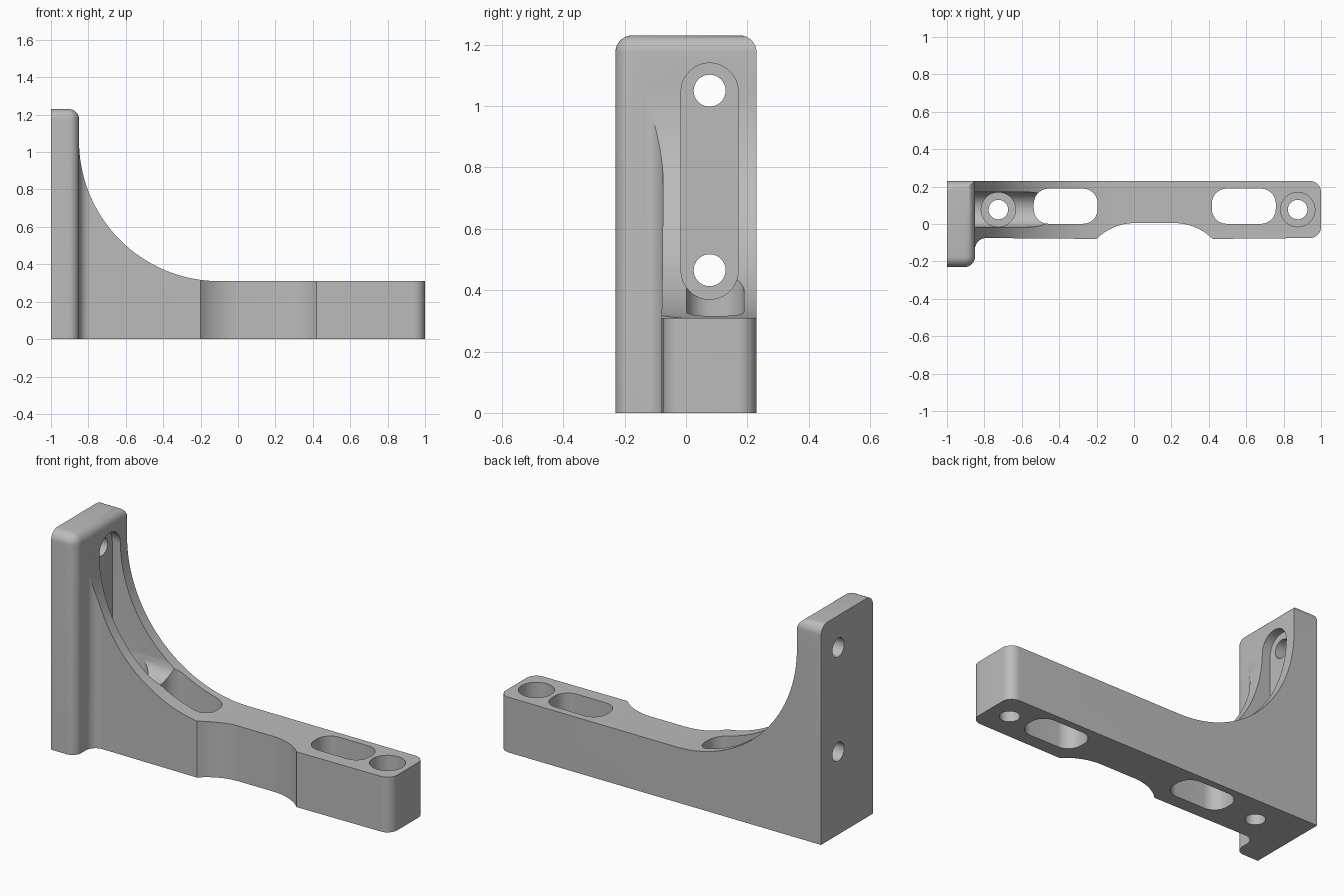
import bpy, bmesh
from math import sin, cos, radians, asin, degrees

cube = bpy.data.objects.get("Cube")
if cube:
    bpy.data.objects.remove(cube, do_unlink=True)

grey = bpy.data.materials.new("plain grey")
grey.use_nodes = True
COLOUR = (0.5, 0.5, 0.5, 1)
grey.diffuse_color = COLOUR
grey.node_tree.nodes["Principled BSDF"].inputs["Base Color"].default_value = COLOUR

TOP, ARM_TOP, FACE = 1.23, 0.31, -0.85   # plate height, arm height, plate front face
BACK, FRONT, HOLE_Y = 0.23, -0.075, 0.077


def arc(cx, cy, r, a0, a1, n=12):
    """Points on an arc, angles in degrees."""
    return [(cx + r * cos(radians(a0 + (a1 - a0) * i / n)),
             cy + r * sin(radians(a0 + (a1 - a0) * i / n))) for i in range(n + 1)]


def rounded(cx, cy, w, h, r):
    """Rounded rectangle; becomes a stadium or a circle at full radius."""
    pts = []
    for k, (sx, sy) in enumerate([(1, 1), (-1, 1), (-1, -1), (1, -1)]):
        for p in arc(cx + sx * (w / 2 - r), cy + sy * (h / 2 - r), r, 90 * k, 90 * k + 90):
            if not pts or max(abs(p[0] - pts[-1][0]), abs(p[1] - pts[-1][1])) > 1e-5:
                pts.append(p)
    if max(abs(pts[0][0] - pts[-1][0]), abs(pts[0][1] - pts[-1][1])) < 1e-5:
        pts.pop()
    return pts


def make_object(name, bm):
    bmesh.ops.recalc_face_normals(bm, faces=bm.faces)
    mesh = bpy.data.meshes.new(name)
    bm.to_mesh(mesh)
    bm.free()
    mesh.materials.append(grey)
    ob = bpy.data.objects.new(name, mesh)
    bpy.context.collection.objects.link(ob)
    return ob


def prism(name, pts, axis, lo, hi):
    """Extrude a 2D outline along an axis from lo to hi."""
    place = {"x": lambda a, b, t: (t, a, b),
             "y": lambda a, b, t: (a, t, b),
             "z": lambda a, b, t: (a, b, t)}[axis]
    bm = bmesh.new()
    face = bm.faces.new([bm.verts.new(place(a, b, lo)) for a, b in pts])
    moved = bmesh.ops.extrude_face_region(bm, geom=[face])["geom"]
    bmesh.ops.translate(bm, vec=place(0, 0, hi - lo),
                        verts=[v for v in moved if isinstance(v, bmesh.types.BMVert)])
    return make_object(name, bm)


def combine(target, other, operation):
    mod = target.modifiers.new(operation.lower(), "BOOLEAN")
    mod.object, mod.operation, mod.solver = other, operation, "EXACT"
    bpy.context.view_layer.objects.active = target
    bpy.ops.object.modifier_apply(modifier=mod.name)
    bpy.data.objects.remove(other, do_unlink=True)


# Upright plate with rounded top, front and one side edge
plate = prism("upright_plate", [(-1, -BACK), (FACE, -BACK), (FACE, BACK), (-1, BACK)], "z", 0, TOP)
bm = bmesh.new()
bm.from_mesh(plate.data)


def is_rounded(edge):
    at = lambda i, v: all(abs(p.co[i] - v) < 1e-4 for p in edge.verts)
    top_edge = at(2, TOP) and not at(0, -1)
    return top_edge or (at(0, FACE) and at(1, -BACK))


bmesh.ops.bevel(bm, geom=[e for e in bm.edges if is_rounded(e)], offset=0.055,
                segments=8, profile=0.5, affect="EDGES")
bm.to_mesh(plate.data)
bm.free()

# Arm: side profile with the sweeping gusset
R = 0.75
side = [(-0.95, 0), (1.1, 0), (1.1, ARM_TOP)]
side += arc(FACE + R, ARM_TOP + R, R, 270, 180, 48) + [(-0.95, ARM_TOP + R)]
bracket = prism("bracket", side, "y", -0.4, 0.4)

# Arm: plan outline with rounded end, front scallop and root fillet
f, sr, depth = 0.06, 0.29, 0.08
swing = degrees(asin(0.205 / sr))
plan = [(-0.95, BACK), (-0.95, FRONT - f)]
plan += arc(FACE + f, FRONT - f, f, 180, 90)
plan += arc(0.005, FRONT + depth - sr, sr, 90 + swing, 90)
plan += arc(0.215, FRONT + depth - sr, sr, 90, 90 - swing)
plan += arc(1 - f, FRONT + f, f, 270, 360) + arc(1 - f, BACK - f, f, 0, 90)
combine(bracket, prism("plan", plan, "z", -0.2, 1.4), "INTERSECT")
combine(bracket, plate, "UNION")

# Long recess in the upright with two screw holes
combine(bracket, prism("recess", rounded(HOLE_Y, 0.755, 0.186, 0.77, 0.093), "x", -0.9, 0.5), "DIFFERENCE")
for z in (0.465, 1.05):
    combine(bracket, prism("hole", rounded(HOLE_Y, z, 0.104, 0.104, 0.052), "x", -1.2, -0.8), "DIFFERENCE")

# Lightening slots and counterbored holes through the arm
for x in (-0.365, 0.587):
    combine(bracket, prism("slot", rounded(x, 0.095, 0.342, 0.188, 0.08), "z", -0.2, 1.2), "DIFFERENCE")
for x in (-0.725, 0.875):
    for d, low in ((0.184, 0.1), (0.104, -0.2)):
        combine(bracket, prism("bore", rounded(x, HOLE_Y, d, d, d / 2), "z", low, 1.0), "DIFFERENCE")

# Smooth curved surfaces, keep crisp edges
bpy.ops.object.select_all(action="DESELECT")
bracket.select_set(True)
bpy.context.view_layer.objects.active = bracket
bpy.ops.object.shade_smooth_by_angle(angle=radians(25))
